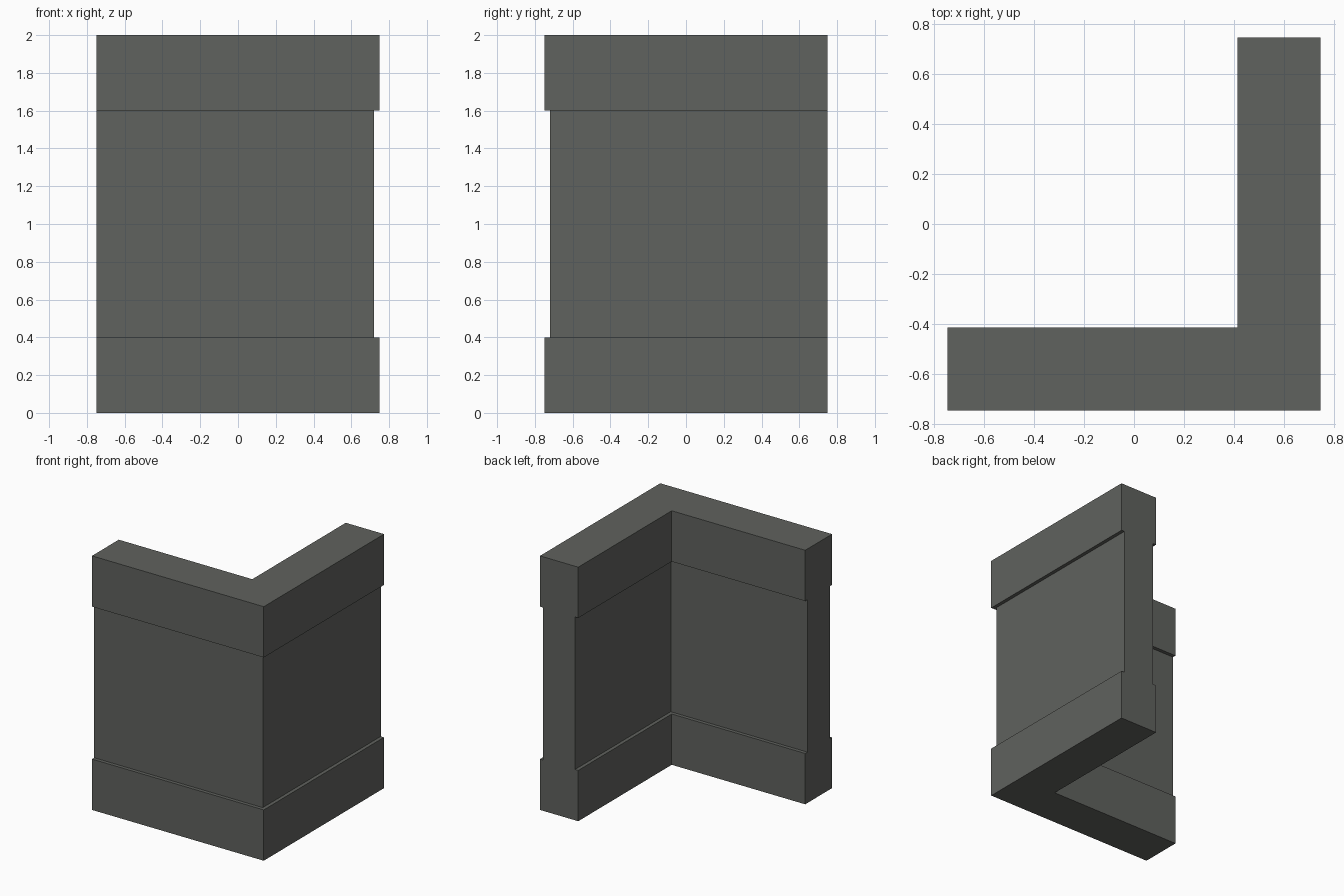
import bpy
import bmesh

if "Cube" in bpy.data.objects:
    bpy.data.objects.remove(bpy.data.objects["Cube"])

HALF = 0.748      # half width of the corner
THICK = 0.333     # thickness of the base and cap bands
INSET = 0.028     # how far the panel sits back from the bands
Z0, Z1, Z2, Z3 = 0.0, 0.4, 1.6, 2.0

# Wall cross-section: (distance in from the outer face, height)
outer = [(0, Z0), (0, Z1), (INSET, Z1), (INSET, Z2), (0, Z2), (0, Z3)]
profile = outer + [(THICK - d, z) for d, z in reversed(outer)]

# Sweep the section around the mitred corner
bm = bmesh.new()
stations = [
    [bm.verts.new((-HALF, d - HALF, z)) for d, z in profile],
    [bm.verts.new((HALF - d, d - HALF, z)) for d, z in profile],
    [bm.verts.new((HALF - d, HALF, z)) for d, z in profile],
]
n = len(profile)
for a, b in zip(stations, stations[1:]):
    for i in range(n):
        j = (i + 1) % n
        bm.faces.new((a[i], b[i], b[j], a[j]))

# Flat wall ends
bm.faces.new(stations[0])
bm.faces.new(stations[-1])
bmesh.ops.recalc_face_normals(bm, faces=bm.faces)

mesh = bpy.data.meshes.new("corner_wall")
bm.to_mesh(mesh)
bm.free()

# Single stone colour
stone = bpy.data.materials.new("dark grey stone")
stone.diffuse_color = (0.117, 0.122, 0.112, 1)
stone.use_nodes = True
stone.node_tree.nodes["Principled BSDF"].inputs["Base Color"].default_value = stone.diffuse_color
mesh.materials.append(stone)

wall = bpy.data.objects.new("corner_wall", mesh)
bpy.context.collection.objects.link(wall)
